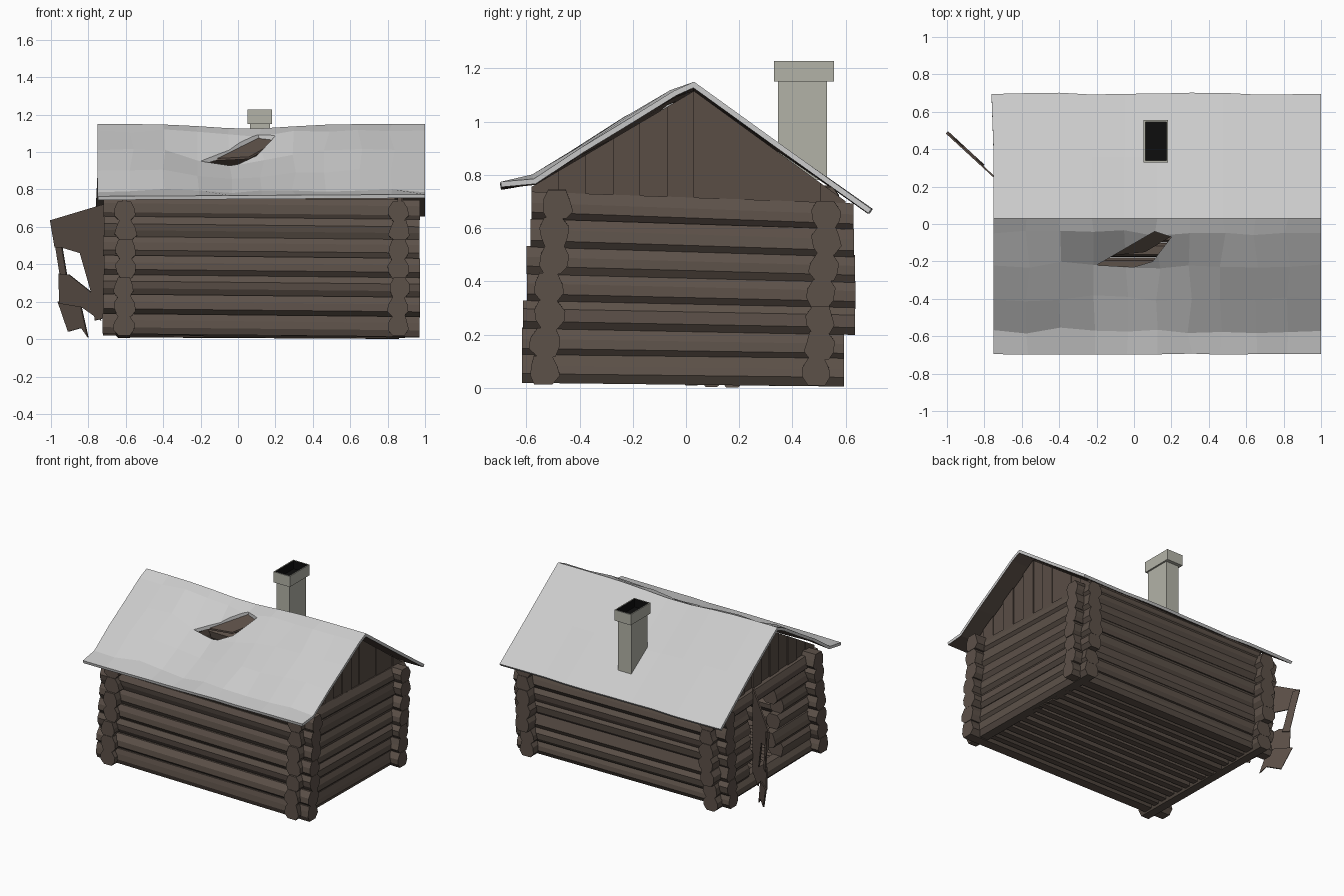
import bpy, bmesh, math, random
from mathutils import Vector

if "Cube" in bpy.data.objects:
    bpy.data.objects.remove(bpy.data.objects["Cube"])
random.seed(4)
J = lambda a: random.uniform(-a, a)


def mat(name, c):
    m = bpy.data.materials.new(name)
    m.diffuse_color = (*c, 1)
    m.use_nodes = True
    m.node_tree.nodes["Principled BSDF"].inputs["Base Color"].default_value = m.diffuse_color
    return m


WOOD = mat("wood", (0.108, 0.082, 0.066))
PLANK = mat("plank", (0.10, 0.074, 0.06))
SNOW = mat("snow", (0.62, 0.62, 0.62))
STONE = mat("stone", (0.45, 0.45, 0.39))
SOOT = mat("soot", (0.004, 0.004, 0.004))


def finish(name, bm, *mats):
    bmesh.ops.recalc_face_normals(bm, faces=bm.faces)
    me = bpy.data.meshes.new(name)
    bm.to_mesh(me)
    bm.free()
    ob = bpy.data.objects.new(name, me)
    bpy.context.collection.objects.link(ob)
    for m in mats:
        me.materials.append(m)
    return ob


def prism(bm, pts, off):
    """Closed solid: polygon swept along an offset."""
    a = [bm.verts.new(p) for p in pts]
    b = [bm.verts.new(Vector(p) + Vector(off)) for p in pts]
    bm.faces.new(a[::-1])
    bm.faces.new(b)
    n = len(a)
    for i in range(n):
        bm.faces.new((a[i], a[(i + 1) % n], b[(i + 1) % n], b[i]))


# log cross-section: tall upper faces, short dark undercut
PROFILE = [(-.6, -1), (.6, -1), (1.04, -.42), (.98, .3), (.62, 1), (-.62, 1), (-.98, .3), (-1.04, -.42)]


def log(bm, p, q, r):
    """Hewn log between two points, lying along x or y."""
    p, q = Vector(p), Vector(q)
    side = Vector((0, 1, 0)) if abs(q.x - p.x) > abs(q.y - p.y) else Vector((1, 0, 0))
    pts = [p + side * (a + J(.12)) * r + Vector((0, 0, c * r + J(.006 if abs(c) < 1 else 0)))
           for a, c in PROFILE]
    prism(bm, pts, q - p)


# log walls, the whole stack leaning slightly to the back
N = 7
front, back, right, left = (bmesh.new() for _ in range(4))
for i in range(N):
    lean = 0.04 * i / 6
    y, z = -0.53 + lean + J(.006), 0.083 + 0.104 * i
    log(front, (-0.72 + J(.004), y, z), (0.97 + J(.004), y, z - 0.017), 0.054)
    y, z = 0.49 + lean + J(.006), 0.064 + 0.098 * i
    log(back, (-0.72 + J(.004), y, z + .008), (0.97 + J(.004), y, z - .003), 0.052)
    za, zb = 0.072 + 0.102 * i, 0.058 + 0.097 * i
    at = lambda y: za + (zb - za) * (y + 0.61) / 1.23
    ya = -0.62 + lean + J(.006)
    yb = (0.59 if i < 2 else 0.632) + J(.004)
    x = 0.86 + J(.006)
    log(right, (x, ya, za), (x, yb, zb), 0.053)
    x = -0.605 + J(.006)
    if 1 <= i <= 5:      # doorway gap with ragged log ends
        e, f = -0.12 + J(.07), 0.2 + J(.02)
        log(left, (x, ya, za), (x, e, at(e)), 0.053)
        log(left, (x, f, at(f)), (x, yb, zb), 0.053)
    else:
        log(left, (x, ya, za), (x, yb, zb), 0.053)
# plate log closing the gap below the back roof
log(back, (-0.6, 0.525, 0.715), (0.84, 0.525, 0.71), 0.045)
for nm, b in (("front", front), ("back", back), ("right", right), ("left", left)):
    finish(nm + "_log_wall", b, WOOD)

# floor of side-by-side logs
bm = bmesh.new()
for i in range(12):
    y = -0.45 + 0.078 * i
    z = 0.043 + J(.005) + (0.012 if y < 0 else 0)
    log(bm, (-0.6, y, z + .008), (0.86, y, z), 0.037)
finish("floor_logs", bm, WOOD)


# gable boards, tops cut to the roof slope
RIDGE = 0.03


def under(y):
    return 1.115 - (0.59 if y < RIDGE else 0.727) * abs(y - RIDGE)


for nm, gx in (("right_gable", 0.85), ("left_gable", -0.62)):
    bm = bmesh.new()
    ys = [-0.58 + 0.61 * k / 6 for k in range(7)] + [RIDGE + 0.57 * k / 6 for k in range(1, 7)]
    for k, (a, b) in enumerate(zip(ys, ys[1:])):
        x = gx + (k % 2) * .008 + J(.002)
        low = (0.68 if b < 0 else 0.65) + J(.01)
        prism(bm, [(x, a, low), (x, b, low), (x, b, max(under(b), low + .01)),
                   (x, a, max(under(a), low + .01))], (0.025, 0, 0))
    finish(nm, bm, PLANK)


# roof sheets: sagging snowy front, straight back
def sheet(name, xs, rows, shape):
    bm = bmesh.new()
    g = [[bm.verts.new(shape(x, y, z, i, j)) for i, x in enumerate(xs)] for j, (y, z) in enumerate(rows)]
    for j in range(len(rows) - 1):
        for i in range(len(xs) - 1):
            f = bm.faces.new((g[j][i], g[j + 1][i], g[j + 1][i + 1], g[j][i + 1]))
            f.normal_update()
            if f.normal.z < 0:
                f.normal_flip()
    me = bpy.data.meshes.new(name)
    bm.to_mesh(me)
    bm.free()
    ob = bpy.data.objects.new(name, me)
    bpy.context.collection.objects.link(ob)
    me.materials.append(SNOW)
    me.materials.append(PLANK)
    s = ob.modifiers.new("thick", 'SOLIDIFY')
    s.thickness, s.offset, s.material_offset = 0.02, -1, 1
    return ob


def ridge_sag(x):
    return -0.025 * math.exp(-((x - 0.05) / 0.3) ** 2)


def front_shape(x, y, z, i, j):
    dip = -0.08 * math.exp(-((x + 0.06) / 0.23) ** 2 - ((y + 0.25) / 0.14) ** 2)
    inner = 0 < i < 10 and j > 0
    dx = J(.02) if inner else 0
    dz = J(.013) if inner and j < 5 else 0
    if j == 5:
        dz += 0.006 * x
    if j == 4 and i in (0, 10):
        dz -= 0.012
    return (x + dx, y + (J(.02) if inner and j < 5 else J(.004) * (j > 0)),
            z + ridge_sag(x) * (1 - j / 5) + dip * (j > 0) + dz)


XS = [-0.75 + 0.175 * i for i in range(11)]
roof = sheet("front_roof", XS, [(.03, 1.15), (-.05, 1.115), (-.22, 1.01), (-.4, .9), (-.57, .797), (-.695, .768)],
             front_shape)
sheet("back_roof", XS, [(.03, 1.15), (.36, .912), (.697, .672)],
      lambda x, y, z, i, j: (x - (.012 if i == 0 and j == 2 else 0), y + J(.005) * (j == 2),
                             z + ridge_sag(x) * (1 - j / 2)))

# ragged hole in the front roof
bm = bmesh.new()
prism(bm, [(x, y, 0.6) for x, y in ((-.2, -.22), (.11, -.04), (.2, -.07), (.1, -.2), (0, -.23))], (0, 0, 0.8))
cut = finish("hole_cutter", bm)
cut.hide_render = True
cut.display_type = 'WIRE'
b = roof.modifiers.new("hole", 'BOOLEAN')
b.operation, b.object, b.solver = 'DIFFERENCE', cut, 'EXACT'

# bare roof board showing in the upper part of the hole
bm = bmesh.new()
prism(bm, [(-.13, -.17, .965), (.11, -.03, 1.085), (.21, -.06, 1.06), (.06, -.15, .975)], (0, 0, -.012))
finish("bare_roof_board", bm, PLANK)


# chimney with a wider cap and dark flue
def rect(x0, x1, y0, y1, z):
    return [(x0, y0, z), (x1, y0, z), (x1, y1, z), (x0, y1, z)]


bm = bmesh.new()
prism(bm, rect(.065, .17, .345, .53, .78), (0, 0, .38))
finish("chimney_shaft", bm, STONE)
bm = bmesh.new()
prism(bm, rect(.052, .182, .33, .555, 1.15), (0, 0, .077))
bm.normal_update()
top = max(bm.faces, key=lambda f: f.calc_center_median().z)
bmesh.ops.inset_individual(bm, faces=[top], thickness=0.012)
ex = bmesh.ops.extrude_discrete_faces(bm, faces=[top])["faces"][0]
for v in ex.verts:
    v.co.z -= 0.06
for e in ex.edges:
    for f in e.link_faces:
        f.material_index = 1
finish("chimney_cap", bm, STONE, SOOT)

# broken door hanging open, drawn as seen from the front
DOOR = {
    "door_upper": [(-.65, .74), (-1, .635), (-.975, .49), (-.94, .49), (-.84, .46), (-.78, .25), (-.76, .1), (-.65, .13)],
    "door_edge_board": [(-1, .635), (-.965, .62), (-.915, .32), (-.95, .32)],
    "door_lower": [(-.955, .35), (-.9, .345), (-.78, .25), (-.73, .1), (-.83, .17), (-.95, .19)],
    "door_splinter": [(-.965, .2), (-.845, .19), (-.805, .01), (-.84, .06), (-.91, .04)],
}
for k, (nm, pts) in enumerate(DOOR.items()):
    bm = bmesh.new()
    o = 0.006 * (k % 2)
    prism(bm, [(x + o, .26 + (-.75 - x) * .92 + o, z) for x, z in pts], (-.006, -.0065, 0))
    finish(nm, bm, PLANK)
